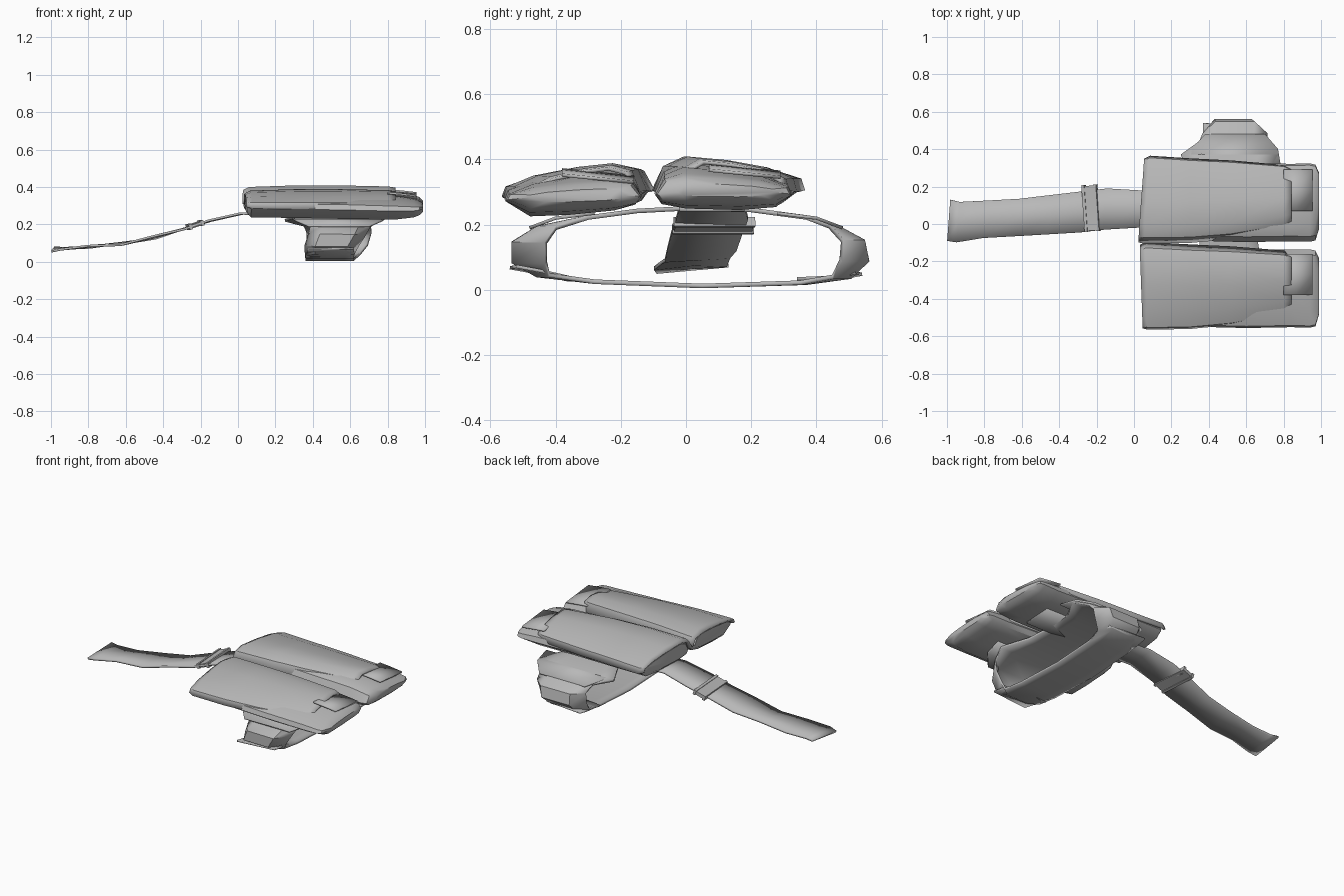
import bpy, bmesh, math
from mathutils import Vector, Matrix

cube = bpy.data.objects.get("Cube")
if cube:
    bpy.data.objects.remove(cube)

fabric = bpy.data.materials.new("grey fabric")
fabric.use_nodes = True
GREY = (0.48, 0.48, 0.48, 1)
fabric.diffuse_color = GREY
fabric.node_tree.nodes["Principled BSDF"].inputs["Base Color"].default_value = GREY


def finish(name, bm, thickness=0, angle=40):
    bmesh.ops.recalc_face_normals(bm, faces=bm.faces)
    mesh = bpy.data.meshes.new(name)
    bm.to_mesh(mesh)
    bm.free()
    mesh.materials.append(fabric)
    ob = bpy.data.objects.new(name, mesh)
    bpy.context.collection.objects.link(ob)
    if thickness:
        mod = ob.modifiers.new("thickness", "SOLIDIFY")
        mod.thickness, mod.offset = thickness, 0
    bpy.ops.object.select_all(action="DESELECT")
    ob.select_set(True)
    bpy.context.view_layer.objects.active = ob
    bpy.ops.object.shade_smooth_by_angle(angle=math.radians(angle))
    return ob


def loft(name, rings, closed=True, loop=False, thickness=0):
    """Skin a row of point rings; loop joins the last ring to the first."""
    bm = bmesh.new()
    rows = [[bm.verts.new(p) for p in ring] for ring in rings]
    n = len(rows[0])
    pairs = list(zip(rows, rows[1:])) + ([(rows[-1], rows[0])] if loop else [])
    for a, b in pairs:
        for i in range(n if closed else n - 1):
            j = (i + 1) % n
            bm.faces.new((a[i], a[j], b[j], b[i]))
    if closed:
        bm.faces.new(rows[0])
        bm.faces.new(rows[-1])
    return finish(name, bm, thickness)


def sections(profile, centre, stations):
    """Scale a y-z profile about its centre at each station (x, x slant, dy, sy, sz, dz)."""
    cy, cz = centre
    return [[(x + slant * (y - cy), cy + dy + (y - cy) * sy, cz + dz + (z - cz) * sz)
             for y, z in profile] for x, slant, dy, sy, sz, dz in stations]


# Pouch cross-sections, as (y, z): top run first, then the underside
BACK = [(-.10, .30), (-.07, .37), (-.01, .395), (.12, .385), (.25, .365), (.34, .335),
        (.35, .30), (.30, .26), (.18, .25), (.0, .255), (-.08, .27)]
FRONT = [(-.11, .30), (-.14, .36), (-.22, .375), (-.33, .365), (-.47, .34), (-.55, .31),
         (-.56, .28), (-.48, .23), (-.35, .235), (-.20, .25), (-.13, .27)]

# Each pouch: cross-section, centre, and slant of the end by the hinge
for label, prof, centre, slant in (("back", BACK, (.12, .32), .07),
                                   ("front", FRONT, (-.33, .305), -.03)):
    # Stuffed body with softly rounded ends
    loft(label + "_pouch_body", sections(prof, centre, [
        (.045, slant, 0, .84, .66, .005), (.065, slant, 0, .97, .90, 0),
        (.30, 0, 0, .95, .94, 0), (.60, 0, -.01, .94, .95, -.005),
        (.84, 0, -.01, .92, .90, -.012), (.94, 0, -.01, .93, .70, -.015),
        (.97, 0, -.01, .90, .54, -.015), (.99, 0, 0, .66, .28, -.015)]))
    # Cover flap draped over the top, narrowing toward its free end
    loft(label + "_pouch_flap", sections(prof[:7], centre, [
        (.04, slant, 0, .97, .70, .006), (.07, slant, .005, 1.02, .95, .003),
        (.30, 0, 0, .98, 1.07, .002), (.52, 0, .005, .91, 1.08, .002),
        (.80, 0, .02, .74, 1.0, .002), (.84, 0, .02, .66, .92, .002)]),
        closed=False, thickness=.012)
    # Folded tab beside the free end, sloping with the body
    y0, z0 = centre
    loft(label + "_pouch_tab", [[(x, y0 + y, z0 + z - .1 * y) for y in (-.05, .06, .17)]
         for x, z in ((.80, .058), (.87, .052), (.955, .042))],
         closed=False, thickness=.01)

# Strap loop below the pouches: y, z, x centre, half width, inward fold of the edges
LOOP = [(0, .25, .50, .15, 0), (.20, .245, .50, .17, 0), (.37, .222, .51, .26, 0),
        (.45, .195, .53, .18, .01), (.515, .15, .54, .17, .035), (.52, .09, .53, .16, .045),
        (.48, .04, .51, .14, .03), (.36, .022, .50, .13, .01), (.05, .012, .49, .13, 0),
        (-.28, .025, .49, .13, 0), (-.44, .045, .49, .13, .02), (-.485, .085, .50, .14, .055),
        (-.485, .145, .53, .15, .055), (-.43, .19, .55, .16, .03), (-.30, .222, .53, .22, 0),
        (-.15, .242, .51, .16, 0)]
loft("strap_loop", [[(x + s * w, y + math.copysign(k, y) * fold, z)
                     for s, fold in ((-1, -1), (-.6, .8), (.6, .8), (1, -1))]
     for y, z, x, w, k in LOOP], closed=False, loop=True, thickness=.014)

# Overlapping strap ends, layered at both ends of the loop
for side, name, rise in ((1, "back", 0), (-1, "front", .02)):
    loft(name + "_strap_end", [[(x - .13, side * y, z), (x + .12, side * (y - .02), z + .004)]
         for x, y, z in ((.49, .36, .03), (.50, .47, .035 + rise), (.50, .54, .048 + rise))],
         closed=False, thickness=.01)
    loft(name + "_strap_lap", [[(.54 - w, side * y, z), (.54 + w, side * y, z)]
         for w, y, z in ((.25, .28, .235), (.23, .40, .220), (.16, .48, .190))],
         closed=False, thickness=.01)

# Long belt tail hanging down to the right: x, y centre, half width, z, twist
TAIL = [(-.99, .02, .11, .065, .010), (-.94, .01, .108, .07, .004), (-.80, .025, .10, .08, -.004),
        (-.62, .035, .10, .096, .006), (-.45, .05, .105, .13, -.005), (-.28, .065, .11, .178, .004),
        (-.15, .08, .11, .22, 0), (.02, .08, .10, .258, 0), (.25, .08, .10, .252, 0),
        (.80, .08, .10, .246, 0)]
loft("belt_tail", [[(x + s * .008, y + s * w, z + s * t) for s in (-1, 0, 1)]
     for x, y, w, z, t in TAIL], closed=False, thickness=.012)

# Belt keeper: a flat sleeve around the tail with a raised rim on each edge
place = (Matrix.Translation((-.23, .085, .197)) @ Matrix.Rotation(.07, 4, "Z")
         @ Matrix.Rotation(-.32, 4, "Y"))
for name, dx, size in (("keeper_sleeve", 0, (.075, .24, .022)),
                       ("keeper_rim_outer", -.033, (.016, .25, .030)),
                       ("keeper_rim_inner", .033, (.016, .25, .030))):
    bm = bmesh.new()
    bmesh.ops.create_cube(bm, size=1)
    bmesh.ops.transform(bm, verts=bm.verts, matrix=place @ Matrix.Translation((dx, 0, 0))
                        @ Matrix.Diagonal(Vector((*size, 1))))
    finish(name, bm)
